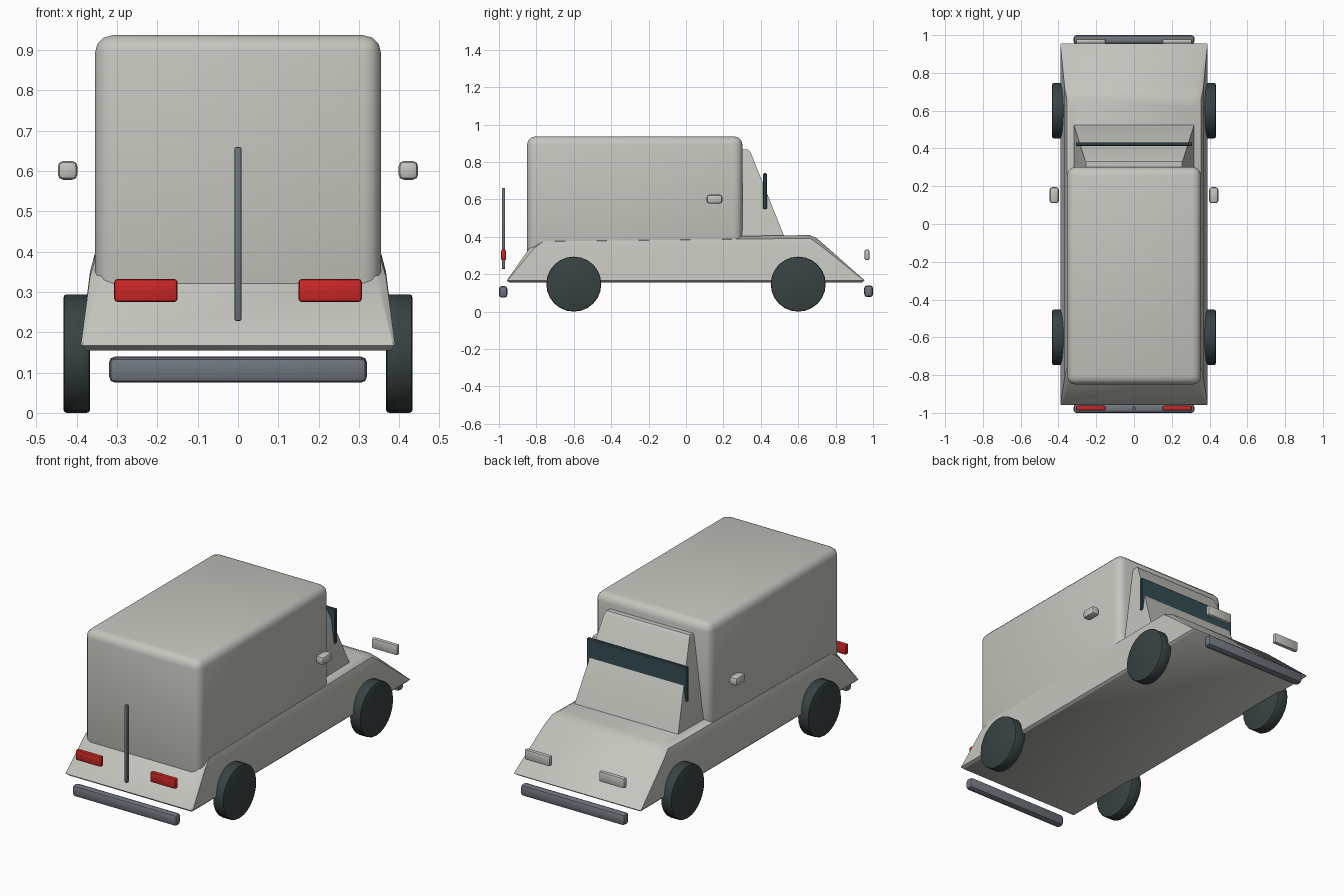
import bpy, bmesh, math
from mathutils import Matrix

cube = bpy.data.objects.get("Cube")
if cube:
    bpy.data.objects.remove(cube, do_unlink=True)


def material(name, rgb):
    m = bpy.data.materials.new(name)
    m.use_nodes = True
    m.diffuse_color = (*rgb, 1)
    m.node_tree.nodes["Principled BSDF"].inputs["Base Color"].default_value = (*rgb, 1)
    return m


PAINT = material("pale grey paint", (0.55, 0.56, 0.51))
RUBBER = material("dark rubber", (0.04, 0.055, 0.056))
STEEL = material("blue grey steel", (0.16, 0.18, 0.21))
GLASS = material("dark teal glass", (0.035, 0.075, 0.09))
RED = material("red lamp", (0.6, 0.02, 0.02))


def finish(bm, name, mat, angle=35):
    bmesh.ops.recalc_face_normals(bm, faces=bm.faces)
    mesh = bpy.data.meshes.new(name)
    bm.to_mesh(mesh)
    bm.free()
    mesh.materials.append(mat)
    obj = bpy.data.objects.new(name, mesh)
    bpy.context.collection.objects.link(obj)
    bpy.ops.object.select_all(action="DESELECT")
    obj.select_set(True)
    bpy.context.view_layer.objects.active = obj
    bpy.ops.object.shade_smooth_by_angle(angle=math.radians(angle))
    return obj


def rounded_box(name, x, y, z, mat, radius, segments=2):
    """Box given by its (min, max) extent on each axis."""
    bm = bmesh.new()
    bmesh.ops.create_cube(bm, size=1)
    for v in bm.verts:
        v.co = [lo if c < 0 else hi for c, (lo, hi) in zip(v.co, (x, y, z))]
    bmesh.ops.bevel(bm, geom=bm.edges[:], offset=radius, segments=segments,
                    profile=0.5, affect="EDGES")
    return finish(bm, name, mat)


def loft(name, rings, mat):
    """Skin a stack of closed rings and cap both ends."""
    bm = bmesh.new()
    rows = [[bm.verts.new(p) for p in ring] for ring in rings]
    n = len(rows[0])
    for a, b in zip(rows, rows[1:]):
        for i in range(n):
            j = (i + 1) % n
            bm.faces.new((a[i], a[j], b[j], b[i]))
    bm.faces.new(rows[0])
    bm.faces.new(rows[-1])
    return finish(bm, name, mat)


def hull_ring(w, back, front, z, cut, tilt=0.0):
    """Rectangle with chamfered corners, rising a little toward the hood."""
    pts = [(-w + cut, back), (w - cut, back), (w, back + cut), (w, front - cut),
           (w - cut, front), (-w + cut, front), (-w, front - cut), (-w, back + cut)]
    return [(x, y, z + tilt * y) for x, y in pts]


# Lower body with sloping tail and hood
loft("lower_body", [
    hull_ring(0.378, -0.945, 0.94, 0.155, 0.004),
    hull_ring(0.39, -0.958, 0.955, 0.167, 0.004),
    hull_ring(0.367, -0.838, 0.747, 0.345, 0.025, 0.008),
    hull_ring(0.356, -0.797, 0.70, 0.384, 0.035, 0.012),
    hull_ring(0.33, -0.75, 0.66, 0.400, 0.04, 0.014),
], PAINT)

# Cargo box
rounded_box("cargo_box", (-0.355, 0.355), (-0.85, 0.302), (0.25, 0.937), PAINT, 0.045, 3)

# Cab wedge with raked front
loft("cab", [
    [(-0.32, 0.25, 0.39), (0.32, 0.25, 0.39), (0.32, 0.53, 0.39), (-0.32, 0.53, 0.39)],
    [(-0.262, 0.25, 0.85), (0.262, 0.25, 0.85), (0.262, 0.346, 0.85), (-0.262, 0.346, 0.85)],
    [(-0.255, 0.25, 0.867), (0.255, 0.25, 0.867), (0.255, 0.33, 0.867), (-0.255, 0.33, 0.867)],
], PAINT)
rounded_box("windshield", (-0.308, 0.308), (0.413, 0.432), (0.548, 0.74), GLASS, 0.004, 1)

# Bumpers and tail rod
rounded_box("tail_bumper", (-0.32, 0.32), (-1.0, -0.955), (0.075, 0.137), STEEL, 0.015)
rounded_box("hood_bumper", (-0.32, 0.32), (0.953, 1.0), (0.078, 0.14), STEEL, 0.015)
rounded_box("tail_rod", (-0.009, 0.009), (-0.985, -0.967), (0.228, 0.66), STEEL, 0.005)


def span(side, lo, hi):
    return tuple(sorted((side * lo, side * hi)))


# Paired lamps, mirrors and wheels
for side, label in ((1, "left"), (-1, "right")):
    rounded_box("tail_lamp_" + label, span(side, 0.15, 0.307), (-0.988, -0.962),
                (0.275, 0.332), RED, 0.008)
    rounded_box("head_lamp_" + label, span(side, 0.15, 0.307), (0.955, 0.98),
                (0.275, 0.332), PAINT, 0.008)
    rounded_box("mirror_" + label, span(side, 0.398, 0.447), (0.11, 0.195),
                (0.578, 0.625), PAINT, 0.014)
    for y, place in ((-0.6, "tail"), (0.6, "hood")):
        bm = bmesh.new()
        turn = Matrix.Translation((side * 0.4, y, 0.147)) @ Matrix.Rotation(math.pi / 2, 4, "Y")
        bmesh.ops.create_cone(bm, cap_ends=True, segments=24, radius1=0.147,
                              radius2=0.147, depth=0.066, matrix=turn)
        rims = [e for e in bm.edges if abs(e.verts[0].co.x - e.verts[1].co.x) < 0.001]
        bmesh.ops.bevel(bm, geom=rims, offset=0.008, segments=2, profile=0.5, affect="EDGES")
        finish(bm, f"{place}_wheel_{label}", RUBBER)
